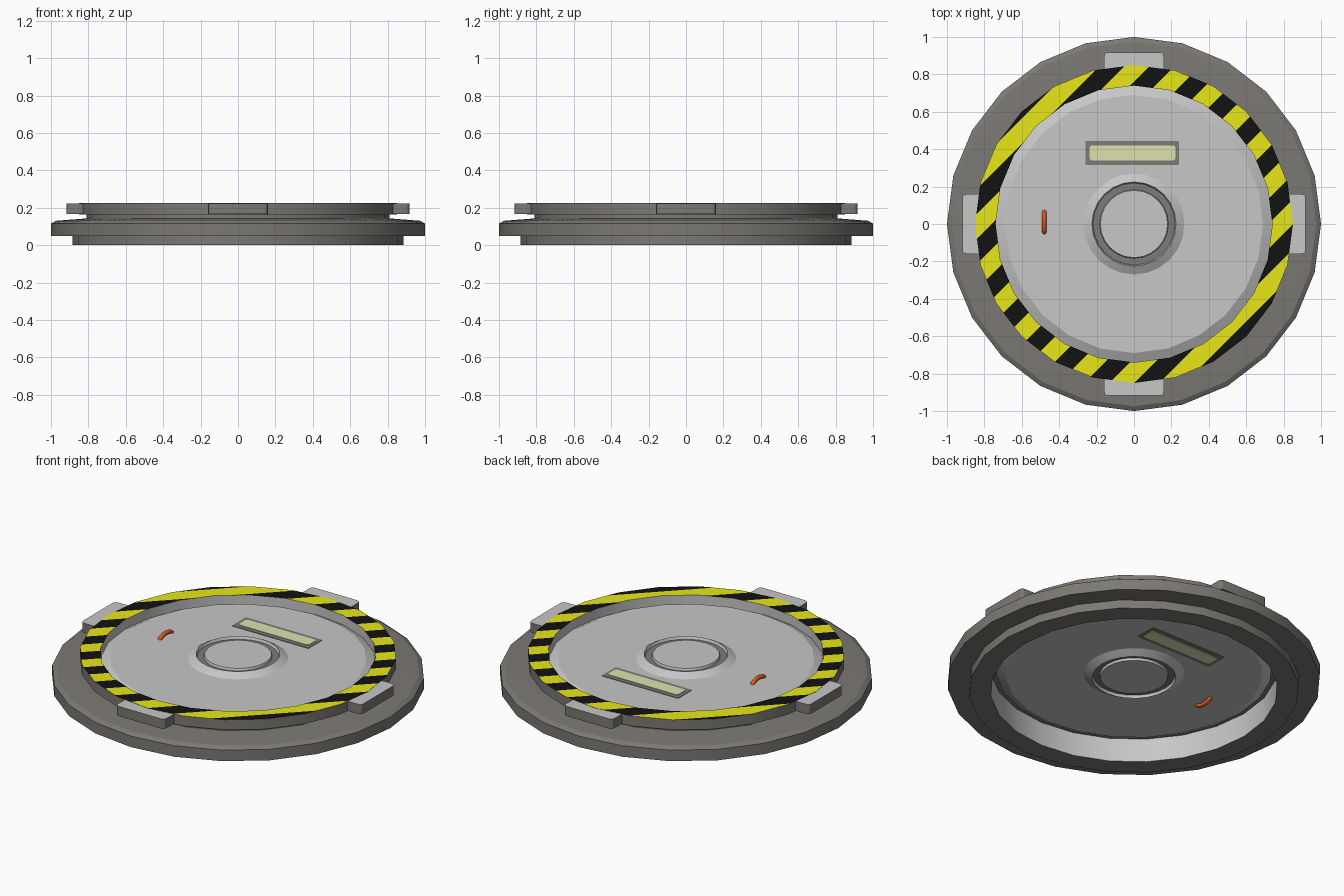
import bpy, bmesh, math
from mathutils import Vector

if "Cube" in bpy.data.objects:
    bpy.data.objects.remove(bpy.data.objects["Cube"])

SIDES = 24
MID = 0.15          # height of the door's mirror plane


def mat(name, rgb):
    m = bpy.data.materials.new(name)
    m.diffuse_color = (*rgb, 1)
    m.use_nodes = True
    m.node_tree.nodes["Principled BSDF"].inputs["Base Color"].default_value = m.diffuse_color
    return m


LIGHT = mat("light_grey", (0.57, 0.57, 0.57))
DARK = mat("dark_warm_grey", (0.20, 0.19, 0.175))
FRAME = mat("frame_grey", (0.20, 0.20, 0.185))
YELLOW = mat("hazard_yellow", (0.80, 0.80, 0.01))
BLACK = mat("hazard_black", (0.006, 0.006, 0.006))
PANE = mat("pale_lamp", (0.74, 0.76, 0.43))
ORANGE = mat("handle_orange", (0.72, 0.10, 0.015))


def finish(name, bm, mats, smooth=True):
    bmesh.ops.recalc_face_normals(bm, faces=bm.faces)
    me = bpy.data.meshes.new(name)
    bm.to_mesh(me)
    bm.free()
    ob = bpy.data.objects.new(name, me)
    bpy.context.collection.objects.link(ob)
    for m in mats:
        me.materials.append(m)
    if smooth:
        bpy.ops.object.select_all(action='DESELECT')
        ob.select_set(True)
        bpy.context.view_layer.objects.active = ob
        bpy.ops.object.shade_smooth_by_angle(angle=math.radians(25))
    return ob


def lathe(profile, closed=True):
    """Spin an (r, z) profile round the z axis."""
    bm = bmesh.new()
    rings = []
    for i in range(SIDES):
        a = 2 * math.pi * i / SIDES
        rings.append([bm.verts.new((r * math.cos(a), r * math.sin(a), z)) for r, z in profile])
    n = len(profile)
    for i in range(SIDES):
        p, q = rings[i], rings[(i + 1) % SIDES]
        for j in range(n if closed else n - 1):
            k = (j + 1) % n
            bm.faces.new((p[j], q[j], q[k], p[k]))
    bmesh.ops.remove_doubles(bm, verts=bm.verts, dist=1e-5)
    bmesh.ops.recalc_face_normals(bm, faces=bm.faces)
    return bm


def rounded_box(name, x0, x1, y0, y1, z0, z1, radius, mats, turn=0.0):
    """Box with rounded vertical edges; top takes the first material, sides the last."""
    bm = bmesh.new()
    bmesh.ops.create_cube(bm, size=1)
    for v in bm.verts:
        v.co = Vector((x0 + (x1 - x0) * (v.co.x + 0.5), y0 + (y1 - y0) * (v.co.y + 0.5),
                       z0 + (z1 - z0) * (v.co.z + 0.5)))
    edges = [e for e in bm.edges if abs(e.verts[0].co.z - e.verts[1].co.z) > 1e-5]
    bmesh.ops.bevel(bm, geom=edges, offset=radius, segments=3, profile=0.5, affect='EDGES')
    bm.normal_update()
    for f in bm.faces:
        f.material_index = 0 if f.normal.z > 0.5 else len(mats) - 1
    ob = finish(name, bm, mats)
    ob.rotation_euler.z = turn
    return ob


def inward(f):
    c = f.calc_center_median()
    return f.normal.x * c.x + f.normal.y * c.y < -0.3


# Base ring, with a light inner wall
bm = lathe([(0.77, 0), (0.885, 0), (0.885, 0.05), (1, 0.05), (1, 0.115),
            (0.975, 0.13), (0.81, 0.143), (0.77, 0.143)])
for f in bm.faces:
    f.material_index = 1 if inward(f) else 0
finish("base_ring", bm, [DARK, LIGHT])

# Upper ring: neck, flange and diagonal hazard stripes cut into its top
bm = lathe([(0.74, 0.14), (0.81, 0.14), (0.81, 0.165), (0.85, 0.165), (0.85, 0.225), (0.74, 0.225)])
across = Vector((1, -1, 0)).normalized()
PERIOD, PHASE = 0.19, -0.68      # spacing and centre of one black stripe
for k in range(-2, 18):
    edge = PHASE + PERIOD * (k / 2 + 0.25)
    top = [f for f in bm.faces if f.normal.z > 0.9]
    geom = set(top)
    for f in top:
        geom.update(f.edges)
        geom.update(f.verts)
    bmesh.ops.bisect_plane(bm, geom=list(geom), plane_co=across * edge, plane_no=across, dist=1e-5)
    bm.normal_update()
for f in bm.faces:
    if f.normal.z > 0.9:
        t = (f.calc_center_median().dot(across) - PHASE) / PERIOD
        f.material_index = 3 if abs(t - round(t)) < 0.25 else 2
    else:
        f.material_index = 1 if inward(f) else 0
finish("striped_ring", bm, [DARK, LIGHT, YELLOW, BLACK])

# Four locking tabs
for i in range(4):
    rounded_box(f"locking_tab_{i + 1}", -0.16, 0.16, 0.79, 0.918, 0.166, 0.2235, 0.022,
                [LIGHT, DARK], i * math.pi / 2)

# Door: same raised plateau and grooved hub on both sides
half = [(0, 0.218), (0.18, 0.218), (0.184, 0.205), (0.219, 0.205), (0.225, 0.221),
        (0.27, 0.195), (0.69, 0.195), (0.742, 0.168)]
bm = lathe(half + [(r, 2 * MID - z) for r, z in reversed(half)], closed=False)
for f in bm.faces:
    c = f.calc_center_median()
    f.material_index = 1 if 0.19 < c.xy.length < 0.212 else 0
finish("door", bm, [LIGHT, FRAME])

# Lamp window and grab handle on each side of the door
for side, s in (("top", 1), ("under", -1)):
    def zs(a, b):
        return sorted((MID + s * a, MID + s * b))
    rounded_box(f"window_frame_{side}", -0.26, 0.24, 0.315, 0.445, *zs(0.040, 0.048), 0.006, [FRAME])
    rounded_box(f"window_pane_{side}", -0.238, 0.222, 0.34, 0.42, *zs(0.043, 0.051), 0.015, [PANE])

    cu = bpy.data.curves.new(f"handle_{side}", 'CURVE')
    cu.dimensions = '3D'
    cu.bevel_depth = 0.012
    cu.bevel_resolution = 2
    cu.use_fill_caps = True
    sp = cu.splines.new('POLY')
    sp.points.add(8)
    for i, p in enumerate(sp.points):
        a = math.pi * i / 8
        p.co = (-0.48, 0.01 - 0.056 * math.cos(a), MID + s * (0.037 + 0.025 * math.sin(a)), 1)
    cu.materials.append(ORANGE)
    ob = bpy.data.objects.new(f"handle_{side}", cu)
    bpy.context.collection.objects.link(ob)
